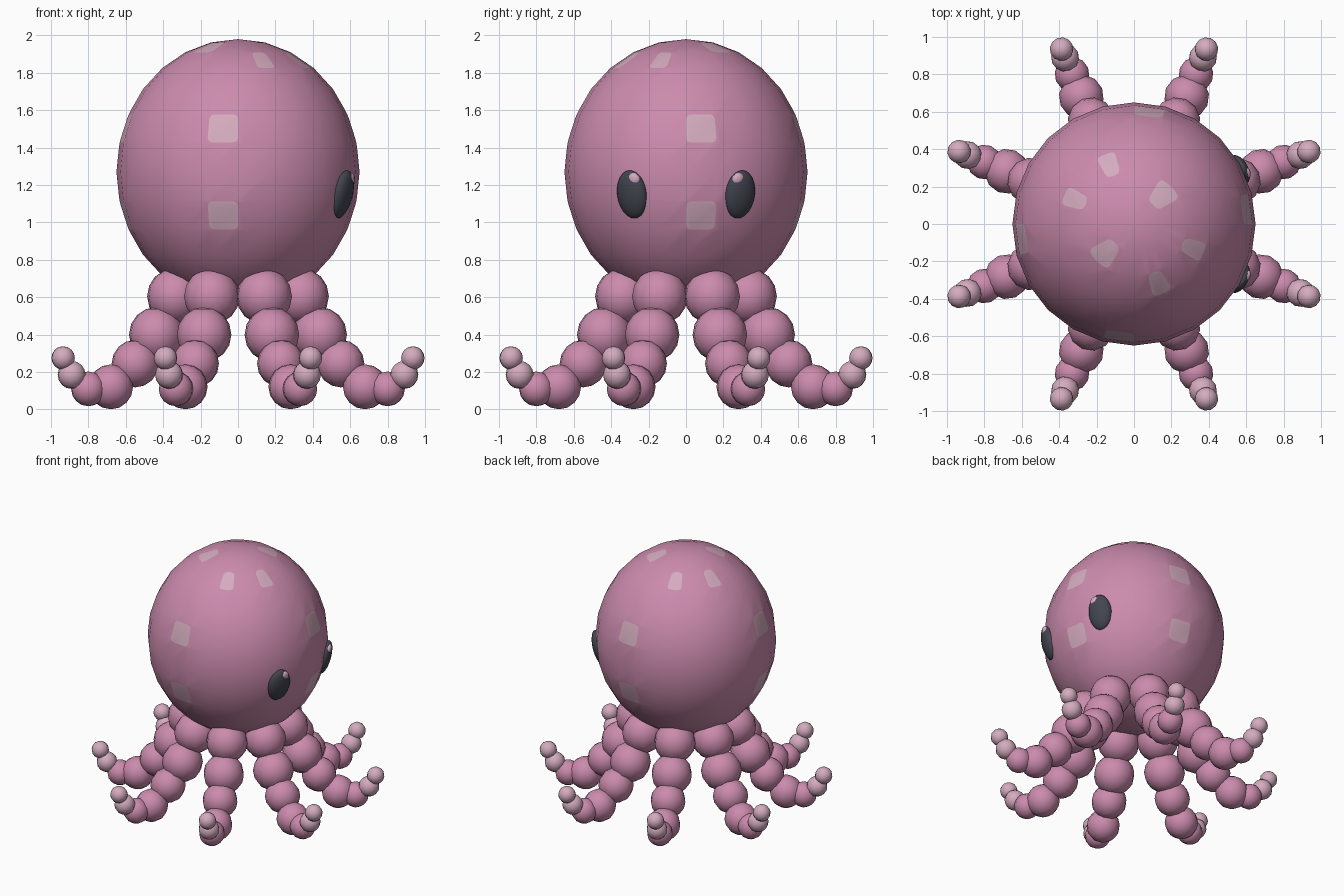
import bpy, bmesh
from math import radians, degrees, atan2, acos, sin, cos, pi
from mathutils import Matrix, Vector, Euler

cube = bpy.data.objects.get("Cube")
if cube:
    bpy.data.objects.remove(cube, do_unlink=True)


def make_material(name, rgb):
    mat = bpy.data.materials.new(name)
    mat.use_nodes = True
    mat.diffuse_color = (*rgb, 1)
    mat.node_tree.nodes["Principled BSDF"].inputs["Base Color"].default_value = (*rgb, 1)
    return mat


PINK = make_material("pink", (0.60, 0.26, 0.42))
PALE = make_material("pale_pink", (0.66, 0.41, 0.52))
DARK = make_material("charcoal", (0.055, 0.06, 0.08))


def finish(name, bm, *materials):
    mesh = bpy.data.meshes.new(name)
    for face in bm.faces:
        face.smooth = True
    bm.to_mesh(mesh)
    bm.free()
    for mat in materials:
        mesh.materials.append(mat)
    obj = bpy.data.objects.new(name, mesh)
    bpy.context.collection.objects.link(obj)
    return obj


def ellipsoid(name, centre, radii, material, rotation=(0, 0, 0), segments=20, rings=12):
    bm = bmesh.new()
    bmesh.ops.create_uvsphere(bm, u_segments=segments, v_segments=rings, radius=1)
    matrix = Matrix.LocRotScale(Vector(centre), Euler(rotation), Vector(radii))
    bmesh.ops.transform(bm, matrix=matrix, verts=bm.verts)
    return finish(name, bm, material)


# Head: a tall sphere with chosen faces painted as rounded spots
SEGMENTS, RINGS = 24, 14
spots = {(s, r) for s in (0, 5, 12, 17) for r in (5, 8)}
spots |= {(s, 2) for s in (7, 10, 19, 22)}
spots |= {(s, 1) for s in (2, 3, 14, 15)}


def azimuth(co):
    return (degrees(atan2(co.y, co.x)) % 360) * SEGMENTS / 360


bm = bmesh.new()
bmesh.ops.create_uvsphere(bm, u_segments=SEGMENTS, v_segments=RINGS, radius=1)
for face in bm.faces:
    c = face.calc_center_median()
    ring = int(acos(c.normalized().z) / pi * RINGS)
    face.material_index = int((int(azimuth(c)), ring) in spots)

# Join the double-width spots near the crown, then round all spot corners
doubles = [f for f in bm.faces if f.material_index and f.calc_center_median().z > 0.9]
bmesh.ops.dissolve_faces(bm, faces=doubles, use_verts=False)
bmesh.ops.transform(bm, matrix=Matrix.Diagonal((0.65, 0.65, 0.71, 1)), verts=bm.verts)
corners = {v for f in bm.faces if f.material_index for v in f.verts
           if round(azimuth(v.co)) not in (3, 15)}
bmesh.ops.bevel(bm, geom=list(corners), offset=0.025, offset_type='OFFSET',
                segments=2, profile=0.5, affect='VERTICES', material=0)
bmesh.ops.translate(bm, vec=(0, 0, 1.27), verts=bm.verts)
finish("head", bm, PINK, PALE)

# Eyes with highlights, mirrored across y
for side, label in ((1, "left_side"), (-1, "right_side")):
    turn = (0, radians(14), side * radians(27))
    ellipsoid("eye_" + label, (0.558, side * 0.288, 1.15),
              (0.045, 0.087, 0.132), DARK, turn)
    ellipsoid("eye_highlight_" + label, (0.598, side * 0.28, 1.228),
              (0.022, 0.038, 0.038), PALE, turn, 12, 8)

# Tentacles: shrinking beads (distance from axis, height, radius)
BEADS = [(0.365, 0.605, 0.15), (0.473, 0.40, 0.147), (0.595, 0.245, 0.127),
         (0.736, 0.121, 0.12), (0.866, 0.11, 0.093), (0.963, 0.185, 0.075),
         (1.012, 0.275, 0.063)]
for t in range(8):
    angle = radians(22.5 + 45 * t)
    for b, (dist, height, radius) in enumerate(BEADS):
        ellipsoid(f"tentacle_{t + 1}_bead_{b + 1}",
                  (dist * cos(angle), dist * sin(angle), height), (radius,) * 3,
                  PALE if b > 4 else PINK, (0, 0, angle), 12, 8)
